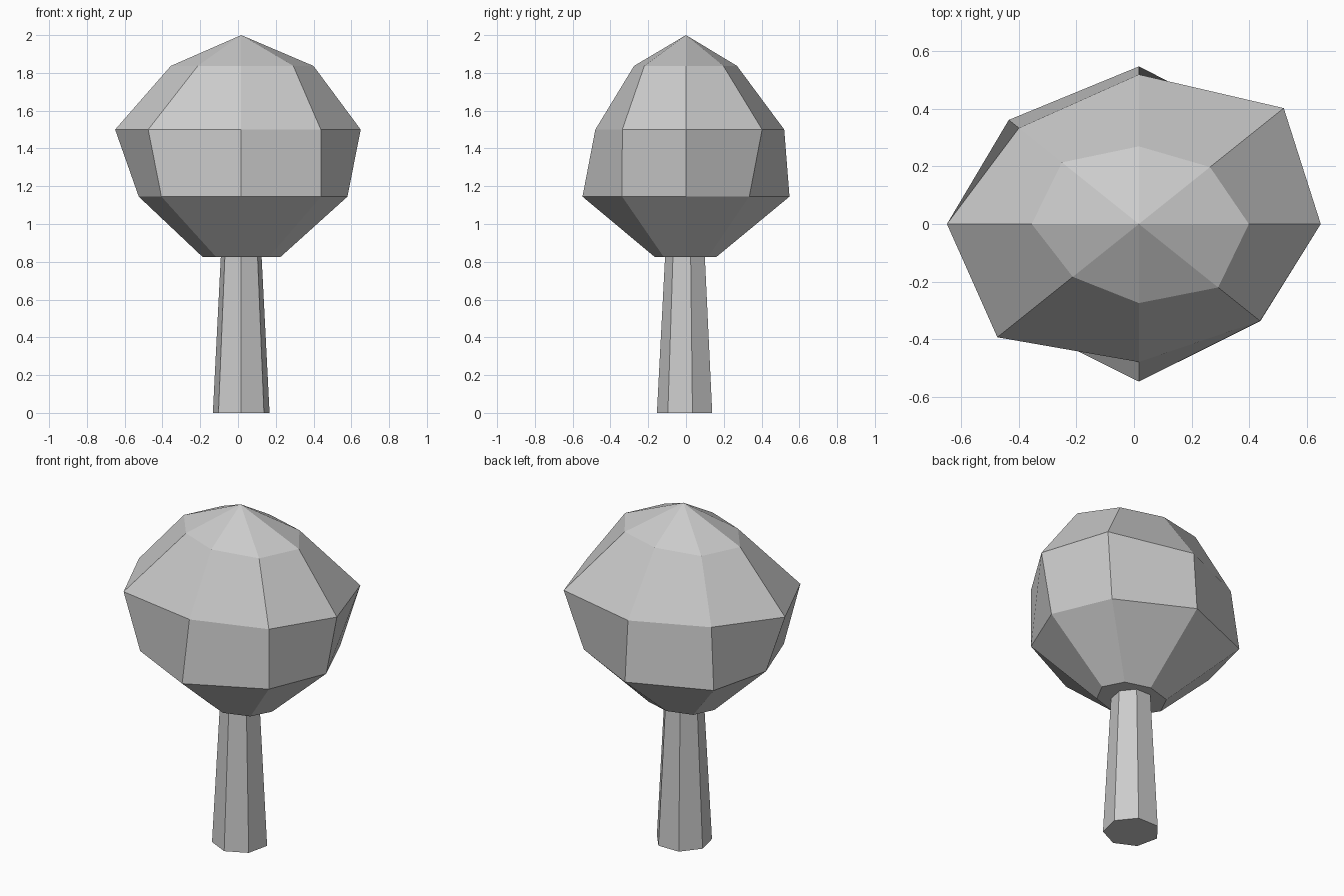
import bpy, bmesh
from math import sin, cos, pi

if "Cube" in bpy.data.objects:
    bpy.data.objects.remove(bpy.data.objects["Cube"])

CX = 0.017  # shared axis of trunk and crown


def loft(name, rings, sx=1.0, start=0.0, apex=None):
    """Skin a stack of (z, radii) rings, capping the ends or closing to an apex."""
    bm = bmesh.new()
    loops = []
    for z, radii in rings:
        n = len(radii)
        loops.append([bm.verts.new((CX + sx * r * cos(start + 2 * pi * i / n),
                                    r * sin(start + 2 * pi * i / n), z))
                      for i, r in enumerate(radii)])
    n = len(loops[0])
    for a, b in zip(loops, loops[1:]):
        for i in range(n):
            j = (i + 1) % n
            bm.faces.new((a[i], a[j], b[j], b[i]))
    bm.faces.new(loops[0][::-1])
    top = loops[-1]
    if apex is None:
        bm.faces.new(top)
    else:
        tip = bm.verts.new((CX, 0, apex))
        for i in range(n):
            bm.faces.new((top[i], top[(i + 1) % n], tip))
    bmesh.ops.recalc_face_normals(bm, faces=bm.faces)
    mesh = bpy.data.meshes.new(name)
    bm.to_mesh(mesh)
    bm.free()
    obj = bpy.data.objects.new(name, mesh)
    bpy.context.collection.objects.link(obj)
    return obj


# Tapered seven-sided trunk, running slightly into the crown
loft("trunk", [(0.0, [0.154] * 7), (0.86, [0.109] * 7)], start=-pi / 2)

# Irregular eight-sided crown, wider along x; radii run counter-clockwise from +x
loft("crown", [
    (0.825, [0.166, 0.166, 0.160, 0.166, 0.163, 0.150, 0.165, 0.166]),
    (1.145, [0.450, 0.474, 0.548, 0.512, 0.434, 0.478, 0.548, 0.478]),
    (1.50, [0.506, 0.570, 0.520, 0.472, 0.534, 0.557, 0.480, 0.477]),
    (1.837, [0.306, 0.280, 0.270, 0.303, 0.298, 0.260, 0.275, 0.312]),
], sx=1.25, apex=2.0)
